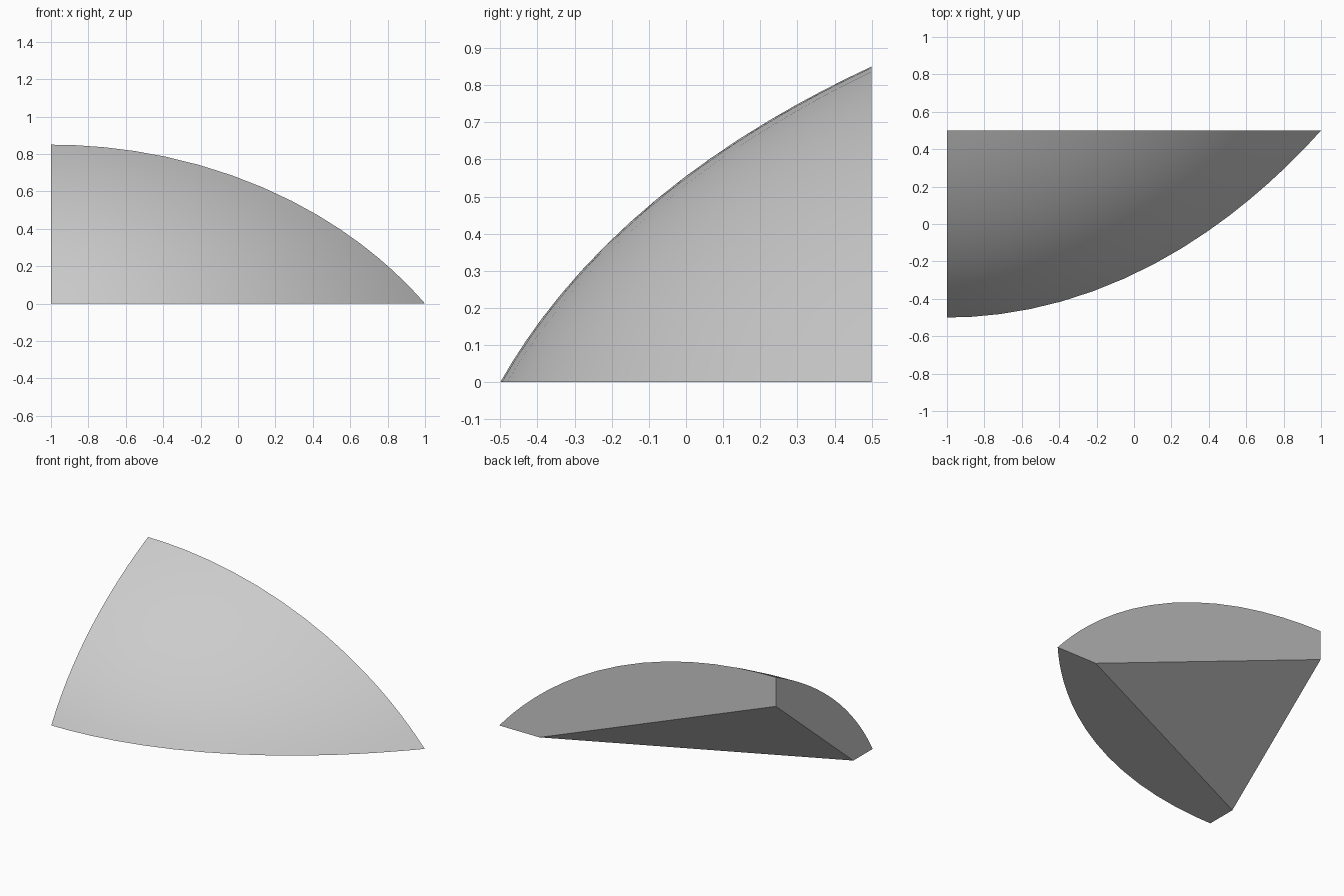
import bpy, bmesh, math
from mathutils import Vector

cube = bpy.data.objects.get("Cube")
if cube:
    bpy.data.objects.remove(cube, do_unlink=True)

STEPS = 16
CORNER = Vector((-1, 0.5, 0))      # the missing square corner behind the dome


def dome_point(i, j):
    """Cast a ray from the corner out to the ellipsoidal dome."""
    a, b = i / STEPS, j / STEPS
    u, v, z = 2 * a, b, 0.85 * (1 - a - b)
    q = u * u / 4 + 0.1 * v * v + 0.365 * z * z - 0.245 * v * z
    p = 0.9 * v + 0.866 * z
    t = 2 / (p + math.sqrt(p * p + 4 * q))
    return CORNER + Vector((u, -v, z)) * t


bm = bmesh.new()

# Curved outer skin as a triangular grid
grid = {(i, j): bm.verts.new(dome_point(i, j))
        for i in range(STEPS + 1) for j in range(STEPS + 1 - i)}
for i in range(STEPS):
    for j in range(STEPS - i):
        bm.faces.new((grid[i, j], grid[i, j + 1], grid[i + 1, j]))
        if i + j < STEPS - 1:
            bm.faces.new((grid[i + 1, j], grid[i, j + 1], grid[i + 1, j + 1]))

# Sloping flat cut on the inside
inner_right = bm.verts.new((0.71, 0.5, 0))
inner_top = bm.verts.new((-1, 0.5, 0.66))
inner_front = bm.verts.new((-1, -0.3, 0))
bm.faces.new((inner_right, inner_front, inner_top))

# Flat back, side and bottom rims
span = range(STEPS + 1)
bm.faces.new([grid[k, 0] for k in span] + [inner_right, inner_top])
bm.faces.new([grid[0, k] for k in span] + [inner_front, inner_top])
bm.faces.new([grid[k, STEPS - k] for k in span] + [inner_right, inner_front])
bmesh.ops.recalc_face_normals(bm, faces=bm.faces)

mesh = bpy.data.meshes.new("dome_segment")
bm.to_mesh(mesh)
bm.free()
segment = bpy.data.objects.new("dome_segment", mesh)
bpy.context.collection.objects.link(segment)

# Plain grey finish
grey = bpy.data.materials.new("light_grey")
grey.use_nodes = True
colour = (0.6, 0.6, 0.6, 1)
grey.diffuse_color = colour
for node in grey.node_tree.nodes:
    if node.type == 'BSDF_PRINCIPLED':
        node.inputs["Base Color"].default_value = colour
mesh.materials.append(grey)

# Smooth skin with crisp rims
bpy.ops.object.select_all(action='DESELECT')
segment.select_set(True)
bpy.context.view_layer.objects.active = segment
bpy.ops.object.shade_smooth_by_angle(angle=math.radians(30))
